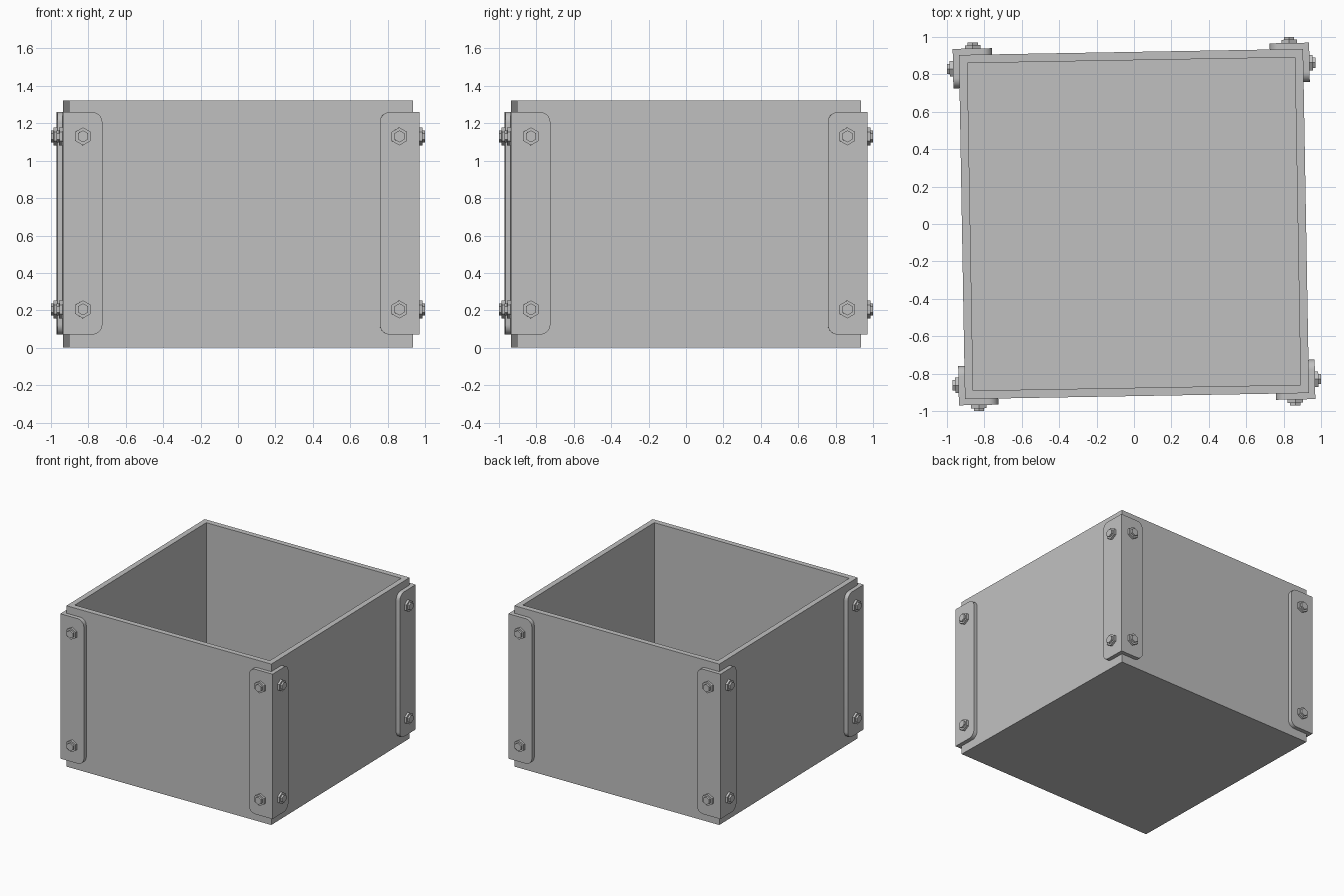
import bpy
import bmesh
from math import radians, sin, cos, pi
from mathutils import Matrix, Vector

old = bpy.data.objects.get("Cube")
if old:
    bpy.data.objects.remove(old)

HALF, HEIGHT, WALL = 0.92, 1.322, 0.063      # box
PLATE, LEG_END = 0.033, 0.742                # corner brackets
Z_LOW, Z_HIGH, RADIUS = 0.07, 1.26, 0.055
BOLT_X, BOLT_Z = 0.846, (0.205, 1.13)
TURN = radians(1)                            # slight turn of the whole box

grey = bpy.data.materials.new("light_grey")
grey.use_nodes = True
colour = (0.53, 0.53, 0.53, 1)
grey.diffuse_color = colour
grey.node_tree.nodes["Principled BSDF"].inputs["Base Color"].default_value = colour


def finish(bm, name, angle=0.0, smooth=False):
    bmesh.ops.recalc_face_normals(bm, faces=bm.faces[:])
    mesh = bpy.data.meshes.new(name)
    bm.to_mesh(mesh)
    bm.free()
    mesh.materials.append(grey)
    obj = bpy.data.objects.new(name, mesh)
    obj.rotation_euler.z = TURN + angle
    bpy.context.collection.objects.link(obj)
    if smooth:
        bpy.ops.object.select_all(action="DESELECT")
        obj.select_set(True)
        bpy.context.view_layer.objects.active = obj
        bpy.ops.object.shade_smooth_by_angle(angle=radians(30))
    return obj


def make_box():
    # Open box with a solid floor, hollowed from its top face
    bm = bmesh.new()
    size = Matrix.Diagonal((2 * HALF, 2 * HALF, HEIGHT, 1))
    bmesh.ops.create_cube(bm, size=1, matrix=Matrix.Translation((0, 0, HEIGHT / 2)) @ size)
    top = max(bm.faces, key=lambda f: f.calc_center_median().z)
    bmesh.ops.inset_region(bm, faces=[top], thickness=WALL)
    well = bmesh.ops.extrude_discrete_faces(bm, faces=[top])["faces"][0]
    bmesh.ops.translate(bm, verts=well.verts[:], vec=(0, 0, WALL - HEIGHT))
    finish(bm, "box")


def leg_outline(edge):
    # Plate outline: straight at the box corner, rounded at the free side
    points = [(edge, Z_LOW)]
    for z, start in ((Z_LOW + RADIUS, -pi / 2), (Z_HIGH - RADIUS, -pi)):
        for i in range(9):
            a = start - i * pi / 16
            points.append((LEG_END + RADIUS + RADIUS * cos(a), z + RADIUS * sin(a)))
    points.append((edge, Z_HIGH))
    return points


def make_bracket(name, angle):
    # Two mitred plates wrapped round one corner
    bm = bmesh.new()
    for swap in (False, True):
        layers = []
        for depth in (HALF, HALF + PLATE):
            layers.append([bm.verts.new((-depth, -u, z) if swap else (-u, -depth, z))
                           for u, z in leg_outline(depth)])
        inner, outer = layers
        bm.faces.new(inner)
        bm.faces.new(outer)
        for i in range(len(inner) - 1):
            bm.faces.new((inner[i], inner[i + 1], outer[i + 1], outer[i]))
    bmesh.ops.remove_doubles(bm, verts=bm.verts[:], dist=0.0001)
    finish(bm, name, angle, smooth=True)


def make_bolt(name, x, z, angle):
    # Hexagonal head with a smaller hexagonal boss
    bm = bmesh.new()
    face = HALF + PLATE
    for radius, start, end in ((0.048, 0, 0.018), (0.032, 0.018, 0.033)):
        place = Matrix.Translation(Vector((x, -face - (start + end) / 2, z)))
        bmesh.ops.create_cone(bm, cap_ends=True, segments=6, radius1=radius,
                              radius2=radius, depth=end - start,
                              matrix=place @ Matrix.Rotation(pi / 2, 4, "X"))
    finish(bm, name, angle)


make_box()
corners = ("front_right", "front_left", "back_left", "back_right")
sides = ("front", "left", "back", "right")
for i in range(4):
    turn = i * pi / 2
    make_bracket(corners[i] + "_bracket", turn)
    for x, column in ((-BOLT_X, "first"), (BOLT_X, "second")):
        for z, row in zip(BOLT_Z, ("lower", "upper")):
            make_bolt(f"{sides[i]}_{column}_{row}_bolt", x, z, turn)
